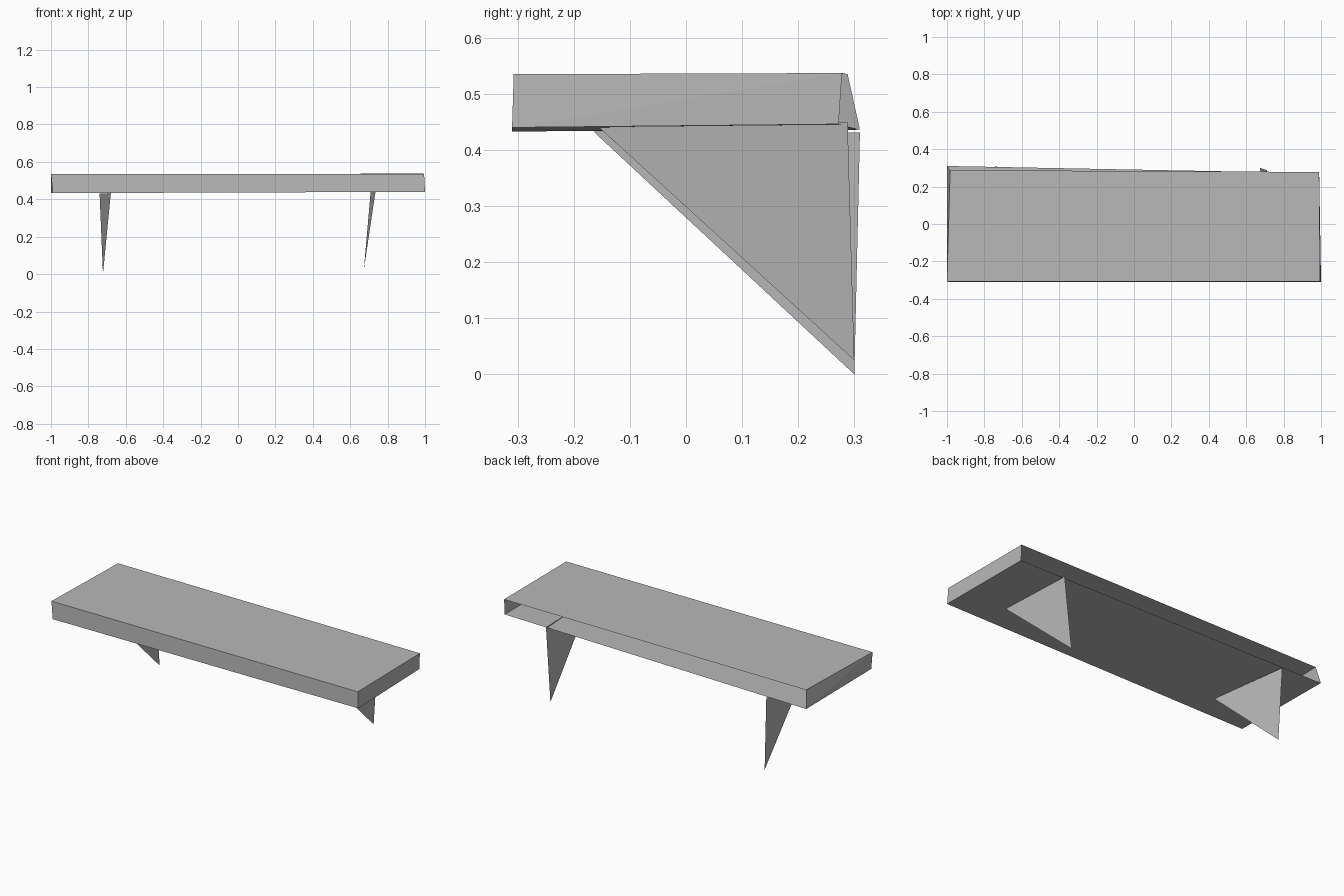
import bpy

# Single flat colour
grey = bpy.data.materials.new("mid grey")
grey.diffuse_color = (0.48, 0.48, 0.48, 1)


def add_part(name, points, faces):
    mesh = bpy.data.meshes.new(name)
    mesh.from_pydata(points, [], faces)
    mesh.materials.append(grey)
    obj = bpy.data.objects.new(name, mesh)
    bpy.context.collection.objects.link(obj)
    return obj


# Shelf: slightly uneven thin-walled box, open at the back
bottom = [(-0.99, -0.31, 0.433), (1.0, -0.31, 0.44), (0.99, 0.272, 0.446), (-1.0, 0.31, 0.436)]
top = [(-1.0, -0.307, 0.535), (0.995, -0.307, 0.535), (0.99, 0.278, 0.537), (-0.983, 0.288, 0.535)]
add_part("shelf", bottom + top, [
    (4, 5, 6, 7),             # top
    (0, 3, 2), (0, 2, 1),     # underside
    (0, 1, 5, 4),             # front
    (1, 2, 6), (1, 6, 5),     # right end
    (3, 0, 4), (3, 4, 7),     # left end
])

# Brackets: thin triangular sheets (front corner, back corner, foot)
add_part("left_bracket",
         [(-0.68, -0.165, 0.433), (-0.74, 0.31, 0.431), (-0.722, 0.3, 0.0)], [(0, 1, 2)])
add_part("right_bracket",
         [(0.735, -0.155, 0.44), (0.71, 0.288, 0.45), (0.673, 0.3, 0.025)], [(0, 2, 1)])
